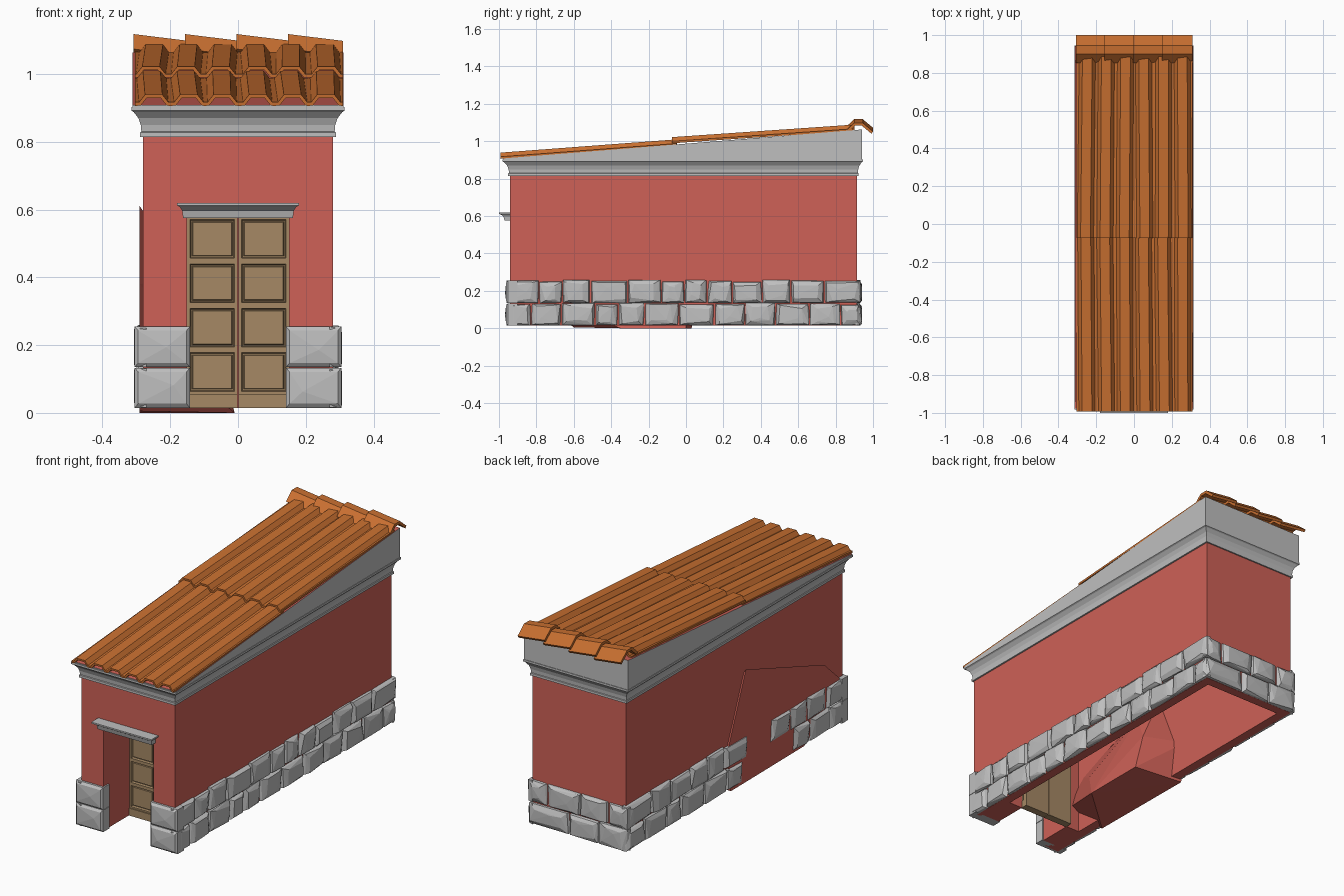
import bpy, bmesh, random
from mathutils import Vector

random.seed(4)
cube = bpy.data.objects.get("Cube")
if cube:
    bpy.data.objects.remove(cube, do_unlink=True)


def material(name, r, g, b):
    m = bpy.data.materials.new(name)
    m.use_nodes = True
    m.diffuse_color = (r, g, b, 1)
    m.node_tree.nodes["Principled BSDF"].inputs["Base Color"].default_value = (r, g, b, 1)
    return m


RED = material("red plaster", 0.62, 0.12, 0.095)
GREY = material("grey stone", 0.52, 0.52, 0.52)
TILE = material("orange clay", 0.58, 0.16, 0.03)
WOOD = material("brown wood", 0.38, 0.25, 0.13)


def finish(name, bm, *mats):
    bmesh.ops.recalc_face_normals(bm, faces=bm.faces)
    mesh = bpy.data.meshes.new(name)
    bm.to_mesh(mesh)
    bm.free()
    for m in mats:
        mesh.materials.append(m)
    ob = bpy.data.objects.new(name, mesh)
    bpy.context.collection.objects.link(ob)
    return ob


def loft(bm, rings, closed=True, caps=True):
    """Skin a list of equally long point rings."""
    rows = [[bm.verts.new(p) for p in ring] for ring in rings]
    n = len(rows[0])
    for a, b in zip(rows, rows[1:]):
        for i in range(n if closed else n - 1):
            j = (i + 1) % n
            bm.faces.new((a[i], a[j], b[j], b[i]))
    if closed and caps:
        bm.faces.new(rows[0])
        bm.faces.new(rows[-1])


def rect(x0, x1, y0, y1, z):
    return [(x0, y0, z), (x1, y0, z), (x1, y1, z), (x0, y1, z)]


def box(bm, x0, x1, y0, y1, z0, z1):
    loft(bm, [rect(x0, x1, y0, y1, z0), rect(x0, x1, y0, y1, z1)])


def hull(bm, points):
    verts = [bm.verts.new(p) for p in points]
    out = bmesh.ops.convex_hull(bm, input=verts)
    junk = {v for v in out["geom_interior"] + out["geom_unused"]
            if isinstance(v, bmesh.types.BMVert)}
    bmesh.ops.delete(bm, geom=list(junk), context="VERTS")


X, FRONT, BACK, BASE, TOP = 0.28, -0.94, 0.915, 0.015, 0.82
DOOR_W, DOOR_TOP, DOOR_Y, T = 0.15, 0.58, -0.715, 0.05

# Plastered walls, open underneath, with a deep doorway
bm = bmesh.new()
for s in (-1, 1):
    box(bm, *sorted((s * X, s * (X - T))), DOOR_Y, BACK, BASE, TOP)
    box(bm, *sorted((s * X, s * DOOR_W)), FRONT, DOOR_Y, BASE, TOP)
box(bm, -DOOR_W, DOOR_W, FRONT, DOOR_Y, DOOR_TOP, TOP)
box(bm, T - X, X - T, DOOR_Y, DOOR_Y + T, DOOR_TOP, TOP)
box(bm, T - X, X - T, BACK - T, BACK, BASE, TOP)
finish("walls", bm, RED)

# Loose wall fragment pushed out of the -x side
bm = bmesh.new()
outer = [(0.06, 0.22), (-0.1, 0.61), (-0.77, 0.38), (-0.92, 0.24), (-0.6, 0.005), (0.03, 0)]
points = [(-0.29, y, z) for y, z in outer]
points += [(-0.01, 0, 0), (-0.01, -0.35, 0), (-0.06, 0, 0.2), (-0.15, -0.15, 0.4), (-0.12, -0.5, 0.2)]
hull(bm, points)
finish("wall_fragment", bm, RED)

# Moulded cornice around the top of the walls
bm = bmesh.new()
steps = [(0.1, 0.815), (0.25, 0.815), (0.25, 0.828), (0.15, 0.83), (0.2, 0.85),
         (0.4, 0.87), (0.8, 0.888), (1, 0.892), (1, 0.903)]
loft(bm, [rect(-X - 0.035 * k, X + 0.035 * k, FRONT - 0.042 * k, BACK + 0.03 * k, z)
          for k, z in steps])
finish("cornice", bm, GREY)

# Wedge that carries the sloping roof; its top is plaster
bm = bmesh.new()
side = [(-0.978, 0.9), (0.942, 0.9), (0.942, 1.063), (-0.978, 0.908)]
loft(bm, [[(x, y, z) for y, z in side] for x in (-0.312, 0.312)])
bm.normal_update()
wedge = finish("roof_wedge", bm, GREY, RED)
for p in wedge.data.polygons:
    p.material_index = int(p.normal.z > 0.5)

# Two overlapping courses of faceted barrel tiles
PITCH, COUNT = 0.102, 6
SECTION = [(-0.5, 0), (-0.42, 0), (-0.25, 0.022), (0.25, 0.022), (0.42, 0), (0.5, 0)]


def tile_course(name, y0, z0, y1, z1):
    bm = bmesh.new()
    for i in range(COUNT):
        cx = (i - (COUNT - 1) / 2) * PITCH + 0.003
        skew = random.uniform(-0.006, 0.006)
        rings = []
        for y, z, dx in ((y0, z0, -skew), (y1, z1, skew)):
            rings.append([(cx + u * PITCH * 1.01 + (dx if 0 < k < 5 else 0), y, z + h)
                          for k, (u, h) in enumerate(SECTION)])
        loft(bm, rings, closed=False)
    ob = finish(name, bm, TILE)
    for p in ob.data.polygons:
        if p.normal.z < 0:
            p.flip()
    mod = ob.modifiers.new("thickness", "SOLIDIFY")
    mod.thickness = 0.011
    mod.offset = -1


tile_course("lower_roof_tiles", -0.993, 0.917, -0.05, 0.988)
tile_course("upper_roof_tiles", -0.075, 1.0, 0.9, 1.067)

# Ridge caps, each tilted over the next
bm = bmesh.new()
cap = [(0.852, 1.074), (0.9, 1.118), (0.945, 1.118), (1.0, 1.072),
       (0.992, 1.06), (0.94, 1.103), (0.905, 1.103), (0.865, 1.064)]
for i in range(4):
    x0 = -0.308 + i * 0.152
    loft(bm, [[(x, y, z - drop) for y, z in cap]
              for x, drop in ((x0, 0), (x0 + 0.162, 0.02))])
finish("ridge_caps", bm, TILE)

# Door lintel with a small moulding
bm = bmesh.new()
steps = [(0.162, 0.03, 0.575), (0.165, 0.036, 0.598), (0.172, 0.05, 0.608),
         (0.18, 0.06, 0.612), (0.18, 0.06, 0.62)]
loft(bm, [rect(-w, w, FRONT - d, FRONT + 0.02, z) for w, d, z in steps])
finish("door_lintel", bm, GREY)

# Panelled door leaves
for name, x0, x1 in (("right_door_leaf", -0.15, -0.002), ("left_door_leaf", 0.002, 0.15)):
    bm = bmesh.new()
    zs = [0.055 + 0.131 * i for i in range(5)]
    rows = [[bm.verts.new((x, DOOR_Y, z)) for x in (x0, x1)] for z in zs]
    panels = [bm.faces.new((a[0], a[1], b[1], b[0])) for a, b in zip(rows, rows[1:])]
    bm.normal_update()
    for width, depth in ((0.012, 0), (0.004, -0.012), (0.005, 0), (0.003, 0.006)):
        bmesh.ops.inset_individual(bm, faces=panels, thickness=width, depth=depth)
    box(bm, x0, x1, DOOR_Y + 0.014, DOOR_Y + 0.035, BASE, DOOR_TOP)
    box(bm, x0, x1, DOOR_Y - 0.006, DOOR_Y + 0.014, BASE, 0.055)
    finish(name, bm, WOOD)


# Rough stone footing
def jit(a):
    return random.uniform(-a, a)


def stone(bm, place, u0, u1, z0, z1, depth):
    """Chipped block; place() maps (along, out, up) into the model."""
    pts = []
    for u, su in ((u0, 1), (u1, -1)):
        for z, sz in ((z0, 1), (z1, -1)):
            pts.append((u, -0.01, z))
            pts.append((u + su * abs(jit(0.012)), depth * random.uniform(0.3, 0.6),
                        z + sz * abs(jit(0.006))))
            pts.append((u + su * random.uniform(0.01, 0.045), depth * random.uniform(0.85, 1),
                        z + sz * random.uniform(0.006, 0.03)))
    pts.append(((u0 + u1) / 2 + jit(0.03), depth, (z0 + z1) / 2 + jit(0.03)))
    hull(bm, [place(*p) for p in pts])


ROWS = ((0.015, 0.133), (0.135, 0.255))


def footing(name, place, start, end, gaps=(None, None)):
    bm = bmesh.new()
    for (z0, z1), gap in zip(ROWS, gaps):
        u = start
        while u < end - 0.01:
            v = u + random.uniform(0.12, 0.2)
            if end - v < 0.09:
                v = end
            if not (gap and gap[0] < (u + v) / 2 < gap[1]):
                stone(bm, place, u, v - 0.003, z0, z1 + jit(0.006), 0.027)
            u = v
    finish(name, bm, GREY)


footing("left_footing", lambda u, d, z: Vector((X + d, u, z)), FRONT - 0.02, BACK + 0.02)
footing("right_footing", lambda u, d, z: Vector((-X - d, u, z)), FRONT - 0.02, BACK + 0.02,
        ((-0.5, -0.08), (-0.26, -0.12)))
footing("back_footing", lambda u, d, z: Vector((u, BACK + d, z)), -X - 0.02, X + 0.02)

# Large blocks either side of the doorway
bm = bmesh.new()
for s in (-1, 1):
    for z0, z1 in ROWS:
        pts = []
        for x in (s * 0.142, s * 0.305):
            for z in (z0, z1):
                pts.append((x, FRONT + 0.04, z))
                pts.append((x, FRONT - 0.012, z))
                pts.append((x - s * 0.01 * (1 if abs(x) > 0.2 else -1),
                            FRONT - 0.022, z + (0.012 if z == z0 else -0.012)))
        pts.append((s * 0.22 + jit(0.03), FRONT - 0.027, (z0 + z1) / 2 + jit(0.02)))
        hull(bm, pts)
finish("door_side_blocks", bm, GREY)
